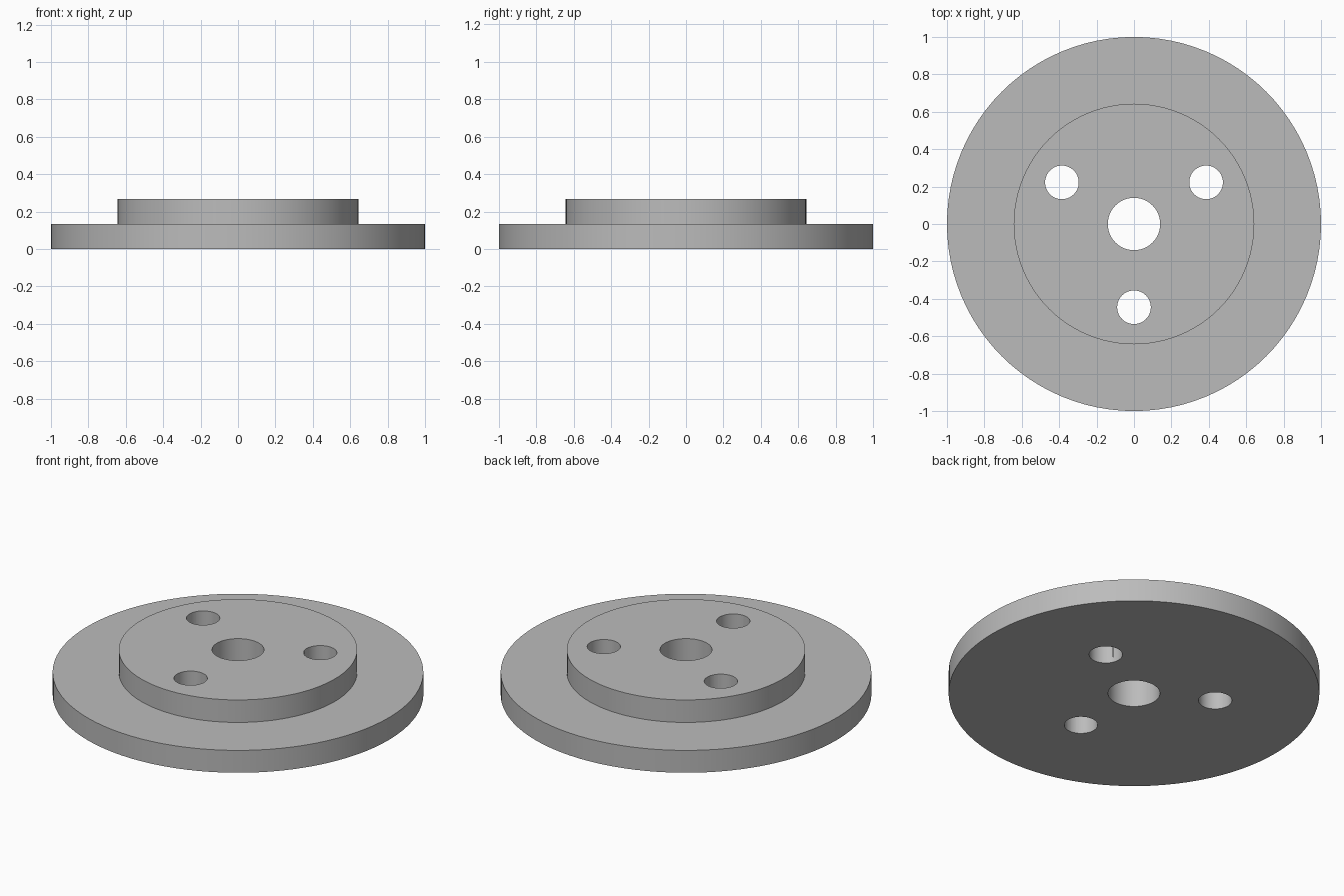
import bpy
import bmesh
from math import cos, sin, pi, radians
from mathutils import Vector

if "Cube" in bpy.data.objects:
    bpy.data.objects.remove(bpy.data.objects["Cube"], do_unlink=True)

BASE_R, HUB_R, BORE_R = 1.0, 0.643, 0.14
STEP_Z, TOP_Z = 0.133, 0.267
BOLT_R, BOLT_CIRCLE = 0.09, 0.445

# Plain grey metal
grey = bpy.data.materials.new("plain_grey")
grey.use_nodes = True
colour = (0.5, 0.5, 0.5, 1.0)
grey.diffuse_color = colour
grey.node_tree.nodes["Principled BSDF"].inputs["Base Color"].default_value = colour

# Stepped disc with a central bore, turned from its half section
profile = [(BORE_R, 0), (BASE_R, 0), (BASE_R, STEP_Z),
           (HUB_R, STEP_Z), (HUB_R, TOP_Z), (BORE_R, TOP_Z)]
bm = bmesh.new()
verts = [bm.verts.new((r, 0, z)) for r, z in profile]
edges = [bm.edges.new((v, verts[(i + 1) % len(verts)])) for i, v in enumerate(verts)]
bmesh.ops.spin(bm, geom=verts + edges, cent=(0, 0, 0), axis=(0, 0, 1),
               angle=2 * pi, steps=96, use_merge=True)
bmesh.ops.remove_doubles(bm, verts=bm.verts, dist=1e-5)
bmesh.ops.recalc_face_normals(bm, faces=bm.faces)
mesh = bpy.data.meshes.new("stepped_flange")
bm.to_mesh(mesh)
bm.free()
flange = bpy.data.objects.new("stepped_flange", mesh)
bpy.context.collection.objects.link(flange)
mesh.materials.append(grey)
bpy.context.view_layer.objects.active = flange

# Three bolt holes drilled through the hub
for angle in (30, 150, 270):
    a = radians(angle)
    spot = Vector((cos(a), sin(a), 0)) * BOLT_CIRCLE
    bpy.ops.mesh.primitive_cylinder_add(vertices=48, radius=BOLT_R, depth=1, location=spot)
    drill = bpy.context.object
    drill.name = "bolt_hole_cutter"
    drill.hide_render = True
    drill.data.materials.append(grey)
    bpy.context.view_layer.objects.active = flange
    cut = flange.modifiers.new("bolt_hole", 'BOOLEAN')
    cut.operation = 'DIFFERENCE'
    cut.solver = 'EXACT'
    cut.object = drill
    bpy.ops.object.modifier_apply(modifier=cut.name)
    bpy.data.objects.remove(drill, do_unlink=True)

# Smooth walls, crisp rims
bpy.ops.object.select_all(action='DESELECT')
flange.select_set(True)
bpy.context.view_layer.objects.active = flange
bpy.ops.object.shade_smooth_by_angle(angle=radians(30))
